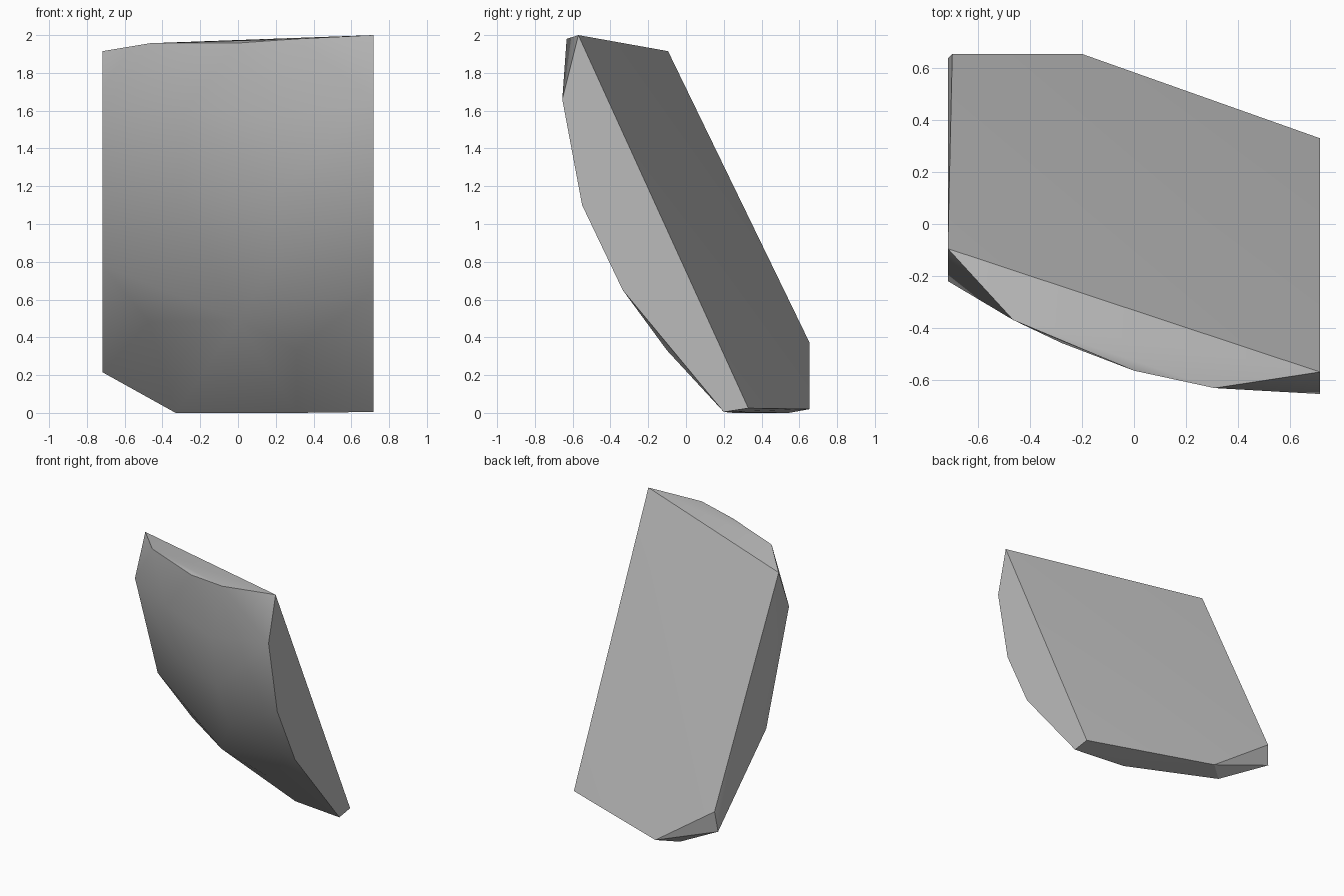
import bpy, bmesh, math

cube = bpy.data.objects.get("Cube")
if cube:
    bpy.data.objects.remove(cube, do_unlink=True)

HALF = 0.717  # half width between the two flat sides

# Flat sides: (y, z) outlines
left_side = [(-0.57, 2.0), (-0.655, 1.66), (-0.55, 1.1), (-0.335, 0.65),
             (0.2, 0.005), (0.33, 0.025)]
right_side = [(-0.095, 1.915), (-0.22, 1.61), (0.055, 0.78), (0.637, 0.215)]

# Rims of the broken slab, between the flat sides
top_rim = [(-0.465, -0.37, 1.957), (0, -0.565, 1.958), (0.31, -0.632, 1.98)]
bottom_rim = [(-0.33, 0.545, 0), (0.31, 0.25, 0)]
back_rim = [(-0.2, 0.655, 0.02), (-0.7, 0.655, 0.37)]

# Bulge of the rounded outer face
bulge = [(-0.47, 0.12, 0.48), (0, -0.2, 0.49), (0.31, -0.1, 0.33),
         (-0.28, -0.458, 1.6), (0.2, -0.602, 1.55),
         (-0.3, -0.32, 1.15), (0.2, -0.54, 1.15),
         (-0.3, -0.15, 0.8), (0.2, -0.39, 0.8)]

points = [(HALF, y, z) for y, z in left_side]
points += [(-HALF, y, z) for y, z in right_side]
points += top_rim + bottom_rim + back_rim + bulge

# Wrap the slab around its corners
bm = bmesh.new()
for p in points:
    bm.verts.new(p)
hull = bmesh.ops.convex_hull(bm, input=bm.verts)
loose = [v for v in bm.verts if not v.link_faces]
bmesh.ops.delete(bm, geom=loose, context='VERTS')
bmesh.ops.dissolve_limit(bm, angle_limit=math.radians(0.5),
                         verts=bm.verts, edges=bm.edges)
bmesh.ops.recalc_face_normals(bm, faces=bm.faces)
mesh = bpy.data.meshes.new("curved_shard")
bm.to_mesh(mesh)
bm.free()

shard = bpy.data.objects.new("curved_shard", mesh)
bpy.context.collection.objects.link(shard)

# Plain grey stone
grey = bpy.data.materials.new("stone_grey")
grey.use_nodes = True
colour = (0.5, 0.5, 0.5, 1)
grey.diffuse_color = colour
grey.node_tree.nodes["Principled BSDF"].inputs["Base Color"].default_value = colour
mesh.materials.append(grey)

# Smooth outer face, crisp broken edges
bpy.ops.object.select_all(action='DESELECT')
shard.select_set(True)
bpy.context.view_layer.objects.active = shard
bpy.ops.object.shade_smooth_by_angle(angle=math.radians(28))
